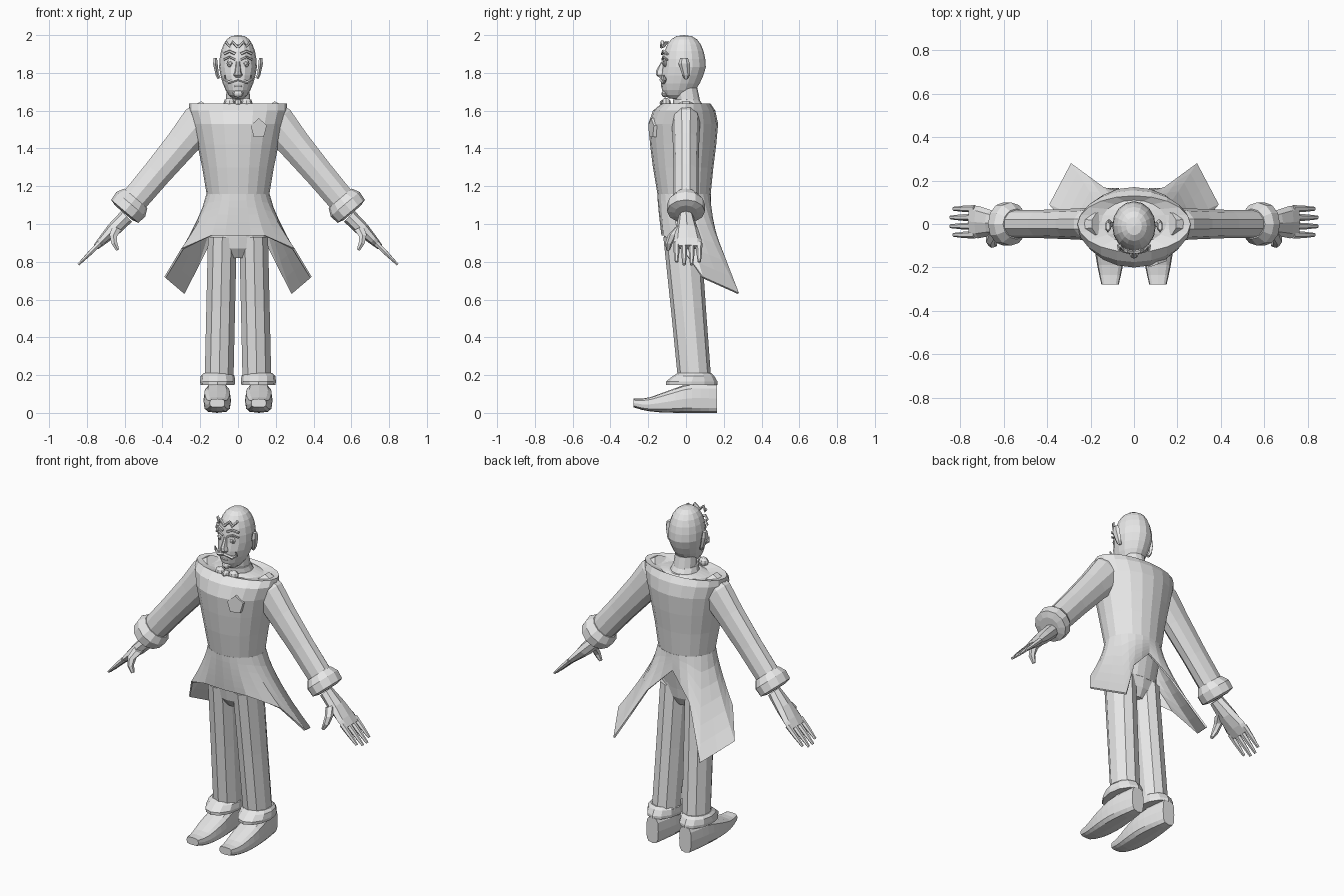
import bpy, bmesh
from math import cos, sin, pi, tau, copysign
from mathutils import Vector

default_cube = bpy.data.objects.get("Cube")
if default_cube:
    bpy.data.objects.remove(default_cube)

shade = (0.8, 0.8, 0.8, 1)
grey = bpy.data.materials.new("plain_grey")
grey.use_nodes = True
grey.diffuse_color = shade
grey.node_tree.nodes["Principled BSDF"].inputs["Base Color"].default_value = shade

X, Y, Z = Vector((1, 0, 0)), Vector((0, 1, 0)), Vector((0, 0, 1))


def finish(name, bm, mirror=False):
    """Turn a bmesh into a flat-shaded object, mirrored across x when asked."""
    bmesh.ops.recalc_face_normals(bm, faces=bm.faces)
    mesh = bpy.data.meshes.new(name)
    bm.to_mesh(mesh)
    bm.free()
    mesh.materials.append(grey)
    part = bpy.data.objects.new(name, mesh)
    bpy.context.collection.objects.link(part)
    if mirror:
        part.modifiers.new("mirror", "MIRROR")
    return part


def bridge(bm, first, second):
    for a, b, c, d in zip(first, first[1:], second[1:], second):
        bm.faces.new((a, b, c, d))


def skin(name, rings, sides=8, mirror=False, power=1, turn=0):
    """Skin a closed tube over rings given as centre and two half axes."""
    bm = bmesh.new()
    loops = []
    for centre, across, along in rings:
        loop = []
        for k in range(sides):
            angle = tau * (k + turn) / sides
            c, s = [copysign(abs(v) ** power, v) for v in (cos(angle), sin(angle))]
            loop.append(bm.verts.new(centre + across * c + along * s))
        loops.append(loop)
    for lower, upper in zip(loops, loops[1:]):
        bridge(bm, lower + lower[:1], upper + upper[:1])
    bm.faces.new(loops[0])
    bm.faces.new(loops[-1])
    return finish(name, bm, mirror)


def stack(name, rows, sides=12, x=0, mirror=False):
    """Level rings from rows of height, depth position, half width, half depth."""
    rings = [(Vector((x, y, z)), X * width, Y * depth) for z, y, width, depth in rows]
    return skin(name, rings, sides, mirror)


def limb(name, path, depths, widths, sides=8):
    """Mirrored tube along a path; depths lie along y, widths across the path."""
    path = [Vector(p) for p in path]
    rings = []
    for i, point in enumerate(path):
        tangent = path[min(i + 1, len(path) - 1)] - path[max(i - 1, 0)]
        across = tangent.normalized().cross(Y).normalized()
        rings.append((point, Y * depths[i], across * widths[i]))
    return skin(name, rings, sides, mirror=True)


def blob(name, centre, size, mirror=False):
    bm = bmesh.new()
    bmesh.ops.create_uvsphere(bm, u_segments=8, v_segments=6, radius=1)
    bmesh.ops.scale(bm, vec=size, verts=bm.verts)
    bmesh.ops.translate(bm, vec=centre, verts=bm.verts)
    return finish(name, bm, mirror)


# Head: a sphere with a fuller crown and a jaw pushed forward
bm = bmesh.new()
bmesh.ops.create_uvsphere(bm, u_segments=16, v_segments=12, radius=1)
for v in bm.verts:
    fullness = max(v.co.xy.length, 0.01) ** -0.25
    jaw = max(0, -v.co.z)
    v.co = (v.co.x * fullness * (0.1 - 0.02 * jaw),
            v.co.y * fullness * 0.115 - 0.01 - 0.04 * jaw,
            v.co.z * 0.17 + 1.83)
finish("head", bm)
stack("neck", [(1.58, 0.02, 0.07, 0.07), (1.72, 0, 0.06, 0.06)])
stack("collar", [(1.6, 0.01, 0.1, 0.1), (1.63, 0.01, 0.08, 0.08), (1.66, 0, 0.07, 0.07)])

# Ears and face
limb("ear", [(0.1, 0, 1.77), (0.11, 0, 1.79), (0.12, -0.01, 1.85), (0.12, -0.01, 1.88)],
     [0.01, 0.02, 0.03, 0.02], [0.01, 0.01, 0.014, 0.01], 6)
stack("nose", [(1.775, -0.12, 0.016, 0.02), (1.79, -0.13, 0.024, 0.03),
               (1.81, -0.13, 0.016, 0.03), (1.86, -0.12, 0.01, 0.01)], 8)
blob("eye", (0.04, -0.11, 1.85), (0.02, 0.01, 0.02), True)
blob("pupil", (0.04, -0.12, 1.85), (0.01, 0.006, 0.01), True)
for brow, height, size in [("eyelid", 1.87, 0.006), ("eyebrow", 1.9, 0.008)]:
    limb(brow, [(0.015, -0.125, height), (0.045, -0.12, height + 0.015), (0.075, -0.1, height)],
         [size] * 3, [size] * 3, 5)
limb("forehead_curl", [(0, -0.13, 1.935), (0.03, -0.125, 1.965), (0.045, -0.12, 1.94),
                       (0.065, -0.1, 1.965)], [0.01] * 4, [0.008] * 4, 5)
limb("moustache", [(0, -0.13, 1.765), (0.05, -0.12, 1.75), (0.07, -0.11, 1.765),
                   (0.07, -0.12, 1.79)], [0.012, 0.012, 0.008, 0.004],
     [0.008, 0.01, 0.008, 0.004], 6)
blob("lower_lip", (0, -0.12, 1.73), (0.025, 0.012, 0.008))
blob("chin", (0, -0.11, 1.69), (0.03, 0.02, 0.02))

# Bow tie
blob("bow_knot", (0, -0.115, 1.64), (0.02, 0.025, 0.02))
blob("bow_wing", (0.045, -0.105, 1.64), (0.03, 0.025, 0.028), True)

# Jacket body with a peaked shoulder line and a sunken yoke
stack("jacket", [
    (0.93, -0.015, 0.14, 0.1), (1.05, -0.01, 0.155, 0.12), (1.15, -0.01, 0.165, 0.14),
    (1.3, -0.015, 0.19, 0.16), (1.42, -0.015, 0.215, 0.175), (1.53, -0.015, 0.24, 0.185),
    (1.6, -0.01, 0.26, 0.165), (1.637, 0, 0.26, 0.13), (1.62, 0.01, 0.15, 0.1),
    (1.63, 0.01, 0.09, 0.09)], 20)

# Breast pocket handkerchief: a pentagon turned to lie on the chest
skin("handkerchief", [(Vector((0.11, y, 1.505)), (X + Y * 0.35) * 0.045, Z * 0.055)
                      for y in (-0.185, -0.16)], 5, turn=0.25)

# Coat tails: a half skirt sweeping from the waist to a pointed hem
hem = [Vector(p) for p in [
    (0, -0.13, 0.94), (0.14, -0.12, 0.94), (0.3, -0.02, 0.87), (0.39, 0.09, 0.72),
    (0.29, 0.28, 0.635), (0.14, 0.17, 0.92), (0, 0.13, 1.06)]]
hem = [a.lerp(b, t) for a, b in zip(hem, hem[1:]) for t in (0, 0.5)] + hem[-1:]
rows = 6
bm = bmesh.new()
columns = []
for i, low in enumerate(hem):
    angle = pi * (i / (len(hem) - 1) - 0.5)
    waist = Vector((0.167 * cos(angle), 0.142 * sin(angle) - 0.01, 1.16))
    column = []
    for j in range(rows + 1):
        t = j / rows
        point = waist.lerp(low, t ** 1.3)
        point.z = waist.lerp(low, t).z
        column.append(bm.verts.new(point))
    columns.append(column)
for column, following in zip(columns, columns[1:]):
    bridge(bm, column, following)
tail = finish("coat_tail", bm, mirror=True)
tail.modifiers.new("cloth_thickness", "SOLIDIFY").thickness = 0.01
tail.modifiers.move(1, 0)

# Sleeves and turned-back cuffs
shoulder, wrist = Vector((0.2, 0, 1.54)), Vector((0.58, 0, 1.09))
down_arm = (wrist - shoulder).normalized()
limb("sleeve", [shoulder.lerp(wrist, t) for t in (-0.15, 0, 0.25, 0.6, 1)],
     [0.06, 0.075, 0.07, 0.065, 0.065], [0.07, 0.105, 0.09, 0.08, 0.075], 10)
limb("sleeve_cuff", [wrist + down_arm * t for t in (-0.06, -0.02, 0.03, 0.04)],
     [0.07, 0.1, 0.1, 0.06], [0.08, 0.1, 0.095, 0.06], 12)

# Hands
root, reach = Vector((0.59, 0, 1.04)), Vector((1, 0, -1)).normalized()
limb("palm", [root + reach * t + Y * t * 0.05 for t in (0, 0.1, 0.18, 0.23)],
     [0.04, 0.06, 0.075, 0.07], [0.04, 0.037, 0.025, 0.016])
for i in range(4):
    length = 0.17 - 0.02 * abs(i - 1.5)
    knuckle = root + reach * 0.2 + Y * (0.04 * i - 0.05)
    limb(f"finger_{i + 1}", [knuckle + reach * length * t for t in (0, 0.5, 1)],
         [0.017, 0.015, 0.009], [0.016, 0.013, 0.007], 6)
limb("thumb", [(0.64, -0.03, 0.98), (0.66, -0.07, 0.94), (0.655, -0.09, 0.9),
               (0.637, -0.095, 0.862)], [0.03, 0.026, 0.02, 0.01], [0.03, 0.024, 0.018, 0.01], 6)

# Trousers
stack("trouser_seat", [(1, -0.015, 0.15, 0.1), (0.93, -0.015, 0.155, 0.1),
                       (0.87, -0.015, 0.14, 0.09), (0.82, -0.01, 0.05, 0.06)])
hip, ankle = Vector((0.083, -0.02, 0.93)), Vector((0.1, 0.045, 0.18))
limb("trouser_leg", [hip.lerp(ankle, t) for t in (0, 0.5, 1)],
     [0.1, 0.093, 0.088], [0.08] * 3, 10)
stack("trouser_cuff", [(0.21, 0.045, 0.075, 0.09), (0.195, 0.04, 0.09, 0.11),
                       (0.165, 0.03, 0.093, 0.137), (0.148, 0.03, 0.09, 0.137)],
      x=0.108, mirror=True)

# Shoes: boxy rings from heel to a slightly raised toe
shoe = []
steps = 10
for i in range(steps + 1):
    t = i / steps
    slope = min(max(t * 2 - 0.7, 0), 1)
    sole = 0.03 * t ** 6
    top = 0.155 - 0.08 * slope
    width = 0.04 + 0.033 * sin(pi * t)
    shoe.append((Vector((0.11, 0.165 - 0.443 * t, (sole + top) / 2)),
                 X * width, Z * (top - sole) / 2))
skin("shoe", shoe, 12, mirror=True, power=0.6)
